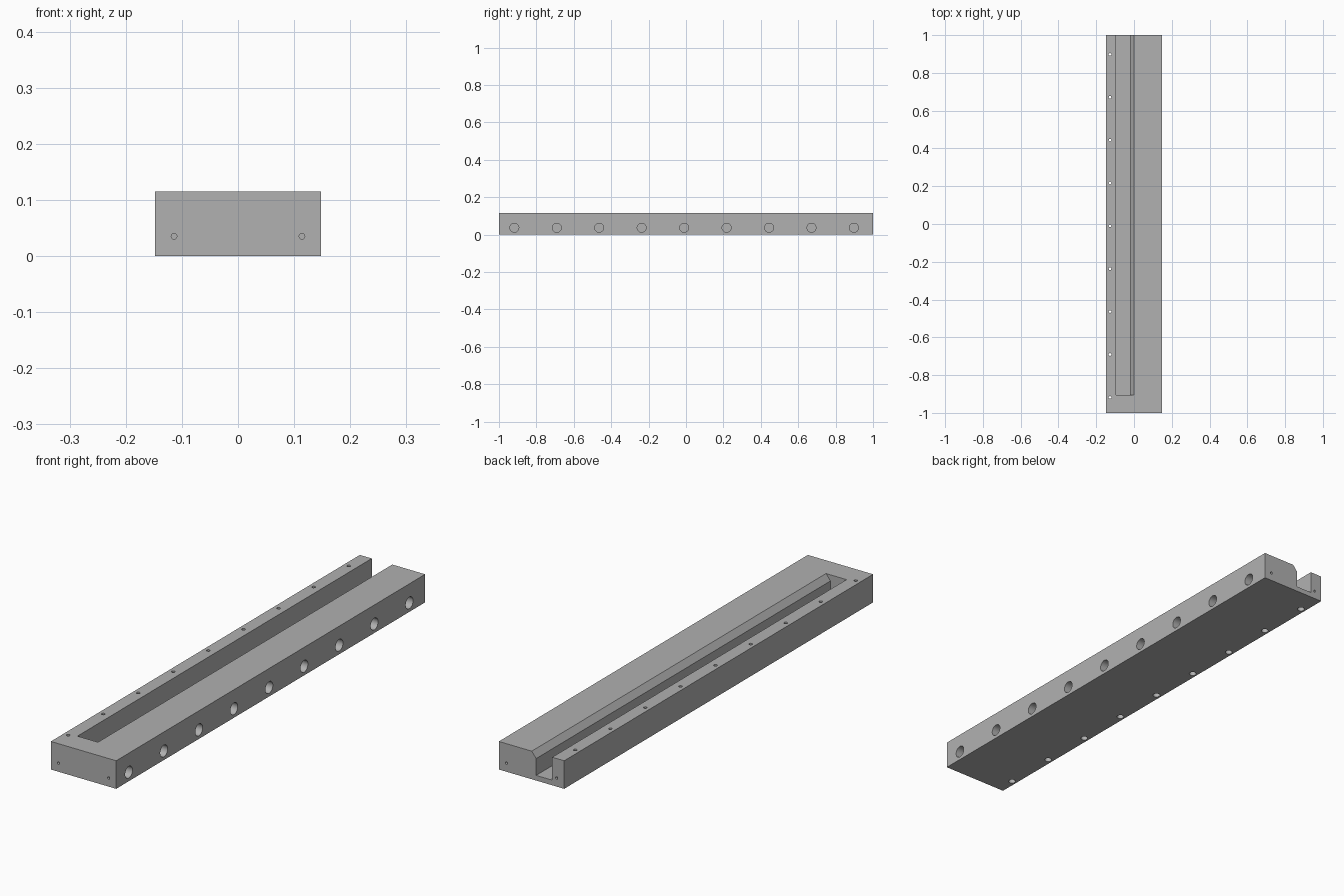
import bpy, bmesh
from math import radians
from mathutils import Matrix, Vector

old = bpy.data.objects.get("Cube")
if old:
    bpy.data.objects.remove(old, do_unlink=True)

HALF_W, HEIGHT = 0.148, 0.115
EDGE_X = -0.127            # line of screw holes beside the slot
ROW = [-0.918 + 0.227 * i for i in range(9)]

grey = bpy.data.materials.new("machined grey")
grey.use_nodes = True
colour = (0.44, 0.44, 0.44, 1)
grey.diffuse_color = colour
grey.node_tree.nodes["Principled BSDF"].inputs["Base Color"].default_value = colour


def to_object(name, bm):
    bmesh.ops.recalc_face_normals(bm, faces=bm.faces)
    mesh = bpy.data.meshes.new(name)
    bm.to_mesh(mesh)
    bm.free()
    mesh.materials.append(grey)
    obj = bpy.data.objects.new(name, mesh)
    bpy.context.collection.objects.link(obj)
    return obj


def add_drill(bm, start, end, radius, sides=32):
    """Closed cylinder running from start to end."""
    start, end = Vector(start), Vector(end)
    axis = end - start
    turn = axis.to_track_quat('Z', 'Y').to_matrix().to_4x4()
    bmesh.ops.create_cone(bm, cap_ends=True, segments=sides, radius1=radius,
                          radius2=radius, depth=axis.length,
                          matrix=Matrix.Translation((start + end) / 2) @ turn)


def cut(target, cutter):
    cutter.hide_render = True
    mod = target.modifiers.new(cutter.name, 'BOOLEAN')
    mod.operation = 'DIFFERENCE'
    mod.solver = 'EXACT'
    mod.object = cutter
    bpy.ops.object.select_all(action='DESELECT')
    target.select_set(True)
    bpy.context.view_layer.objects.active = target
    bpy.ops.object.modifier_apply(modifier=mod.name)
    bpy.data.objects.remove(cutter, do_unlink=True)


# Solid bar
bm = bmesh.new()
bmesh.ops.create_cube(bm, size=1, matrix=Matrix.Translation((0, 0, HEIGHT / 2))
                      @ Matrix.Diagonal((2 * HALF_W, 2, HEIGHT, 1)))
body = to_object("slotted_bar", bm)

# Slot with one chamfered lip, open at the back end
profile = [(-0.094, 0.021), (-0.021, 0.021), (-0.021, 0.09),
           (-0.001, HEIGHT), (-0.001, 0.15), (-0.094, 0.15)]
bm = bmesh.new()
face = bm.faces.new([bm.verts.new((x, -0.905, z)) for x, z in profile])
swept = bmesh.ops.extrude_face_region(bm, geom=[face])["geom"]
bmesh.ops.translate(bm, vec=(0, 2, 0),
                    verts=[v for v in swept if isinstance(v, bmesh.types.BMVert)])
cut(body, to_object("slot_cutter", bm))

# Large side bores, screw clearance holes and small end holes
bm = bmesh.new()
for y in ROW:
    add_drill(bm, (HALF_W + 0.02, y, 0.037), (HALF_W - 0.06, y, 0.037), 0.024, 40)
    add_drill(bm, (EDGE_X, y, -0.02), (EDGE_X, y, HEIGHT + 0.02), 0.007, 24)
for x in (-0.114, 0.114):
    for end in (-1, 1):
        add_drill(bm, (x, end * 1.02, 0.035), (x, end * 0.95, 0.035), 0.005, 24)
cut(body, to_object("hole_cutter", bm))

# Counterbores for the screw heads on the underside
bm = bmesh.new()
for y in ROW:
    add_drill(bm, (EDGE_X, y, -0.02), (EDGE_X, y, 0.03), 0.014)
cut(body, to_object("counterbore_cutter", bm))

bpy.ops.object.shade_smooth_by_angle(angle=radians(30))
